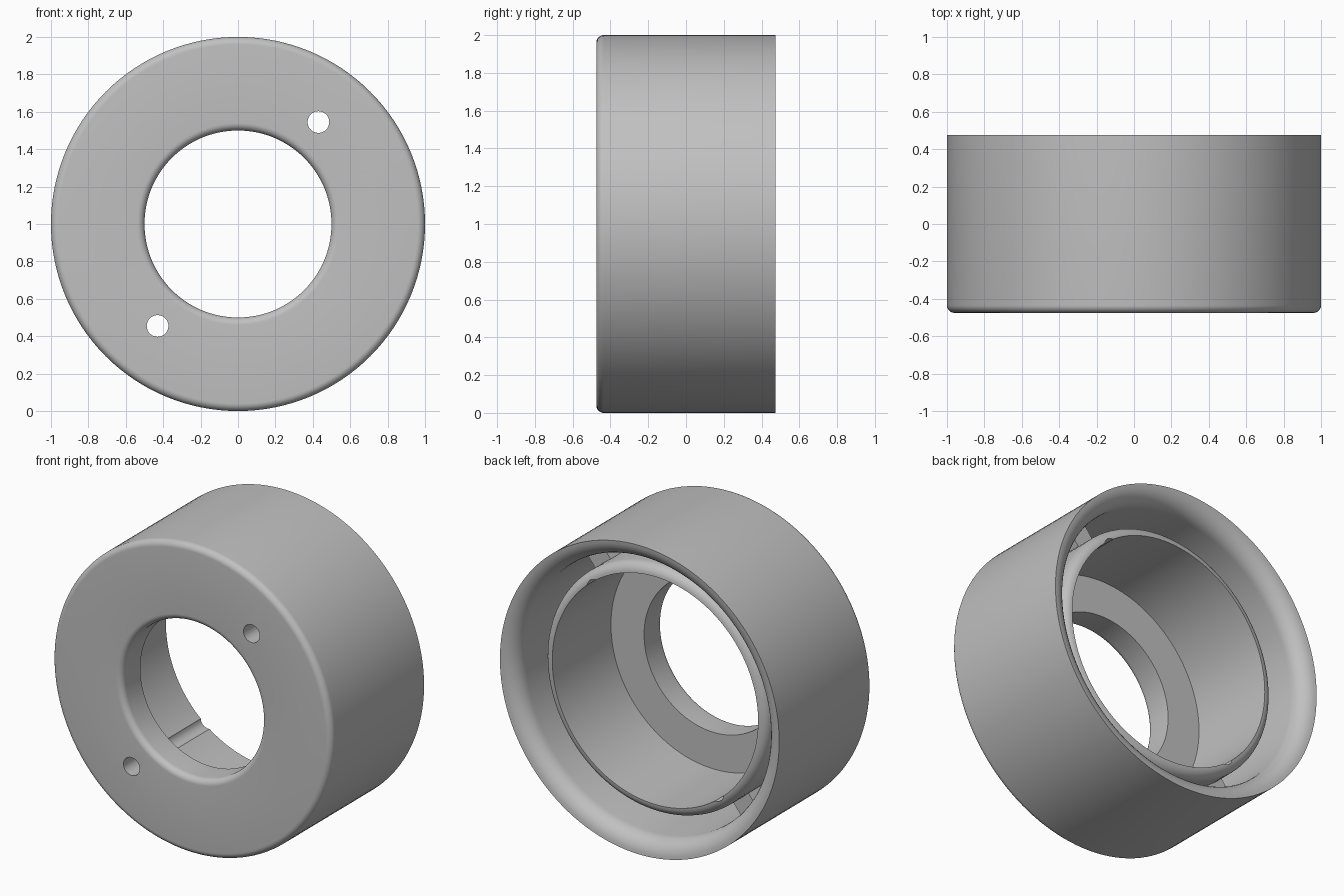
import bpy, bmesh
from math import sin, cos, pi, radians, atan2
from mathutils import Matrix, Vector

cube = bpy.data.objects.get("Cube")
if cube:
    bpy.data.objects.remove(cube, do_unlink=True)

SEGMENTS = 128
BACK, FRONT = 0.475, -0.475
FLOOR = -0.285           # inner face of the front plate
HOLE = Vector((0.43, 0.0, 0.545))   # screw hole offset from the axis

grey = bpy.data.materials.new("plain grey")
grey.use_nodes = True
colour = (0.53, 0.53, 0.53, 1)
grey.diffuse_color = colour
grey.node_tree.nodes["Principled BSDF"].inputs["Base Color"].default_value = colour


def arc(r, y, radius, start, end, steps=8):
    """Rounded corner as (radius, y) points."""
    angles = [radians(start + (end - start) * i / steps) for i in range(steps + 1)]
    return [(r + radius * cos(a), y + radius * sin(a)) for a in angles]


def finish(bm, name):
    bmesh.ops.recalc_face_normals(bm, faces=bm.faces)
    mesh = bpy.data.meshes.new(name)
    bm.to_mesh(mesh)
    bm.free()
    mesh.materials.append(grey)
    obj = bpy.data.objects.new(name, mesh)
    bpy.context.collection.objects.link(obj)
    return obj


def lathe(name, profile):
    """Turn a closed profile around the y axis."""
    bm = bmesh.new()
    rings = []
    for i in range(SEGMENTS):
        a = 2 * pi * i / SEGMENTS
        rings.append([bm.verts.new((r * cos(a), y, 1 + r * sin(a))) for r, y in profile])
    n = len(profile)
    for i in range(SEGMENTS):
        p, q = rings[i], rings[(i + 1) % SEGMENTS]
        for j in range(n):
            k = (j + 1) % n
            bm.faces.new((p[j], p[k], q[k], q[j]))
    return finish(bm, name)


# Housing: rounded front plate, outer wall with flared rim, groove, inner sleeve
profile = (
    arc(0.54, FRONT + 0.04, 0.04, 180, 270)         # front opening
    + arc(0.96, FRONT + 0.04, 0.04, 270, 360)       # front outer edge
    + [(1.0, BACK)]
    + arc(1.0, BACK - 0.11, 0.11, 90, 180)[1:]      # flared back rim
    + [(0.89, FLOOR), (0.80, FLOOR)]                # groove
    + arc(0.737, 0.252, 0.063, 0, 90)               # sleeve lip
    + [(0.737, FLOOR), (0.50, FLOOR)]               # bore and floor
)
housing = lathe("housing", profile)

# Two opposite screw holes that also nick the sleeve bore
for side in (1, -1):
    bm = bmesh.new()
    place = Matrix.Translation(HOLE * side + Vector((0, 0, 1))) @ Matrix.Rotation(pi / 2, 4, 'X')
    bmesh.ops.create_cone(bm, cap_ends=True, segments=32, radius1=0.058,
                          radius2=0.058, depth=1.4, matrix=place)
    cutter = finish(bm, "hole_cutter")
    cutter.hide_render = True
    cut = housing.modifiers.new("screw_hole", 'BOOLEAN')
    cut.operation = 'DIFFERENCE'
    cut.solver = 'EXACT'
    cut.object = cutter
    bpy.context.view_layer.objects.active = housing
    bpy.context.view_layer.update()
    bpy.ops.object.modifier_apply(modifier=cut.name)
    bpy.data.objects.remove(cutter, do_unlink=True)

bpy.ops.object.select_all(action='DESELECT')
housing.select_set(True)
bpy.context.view_layer.objects.active = housing
bpy.ops.object.shade_smooth_by_angle(angle=radians(30))

# Ribs bridging the groove beside each screw hole
tilt = atan2(HOLE.z, HOLE.x)
for label, turn in (("upper", 0), ("lower", pi)):
    top, bottom = 0.145, FLOOR - 0.02
    bm = bmesh.new()
    place = (Matrix.Translation((0, 0, 1)) @ Matrix.Rotation(-(tilt + turn), 4, 'Y')
             @ Matrix.Translation((0.845, (top + bottom) / 2, 0))
             @ Matrix.Diagonal((0.13, top - bottom, 0.14, 1)))
    bmesh.ops.create_cube(bm, size=1, matrix=place)
    finish(bm, label + "_rib")
